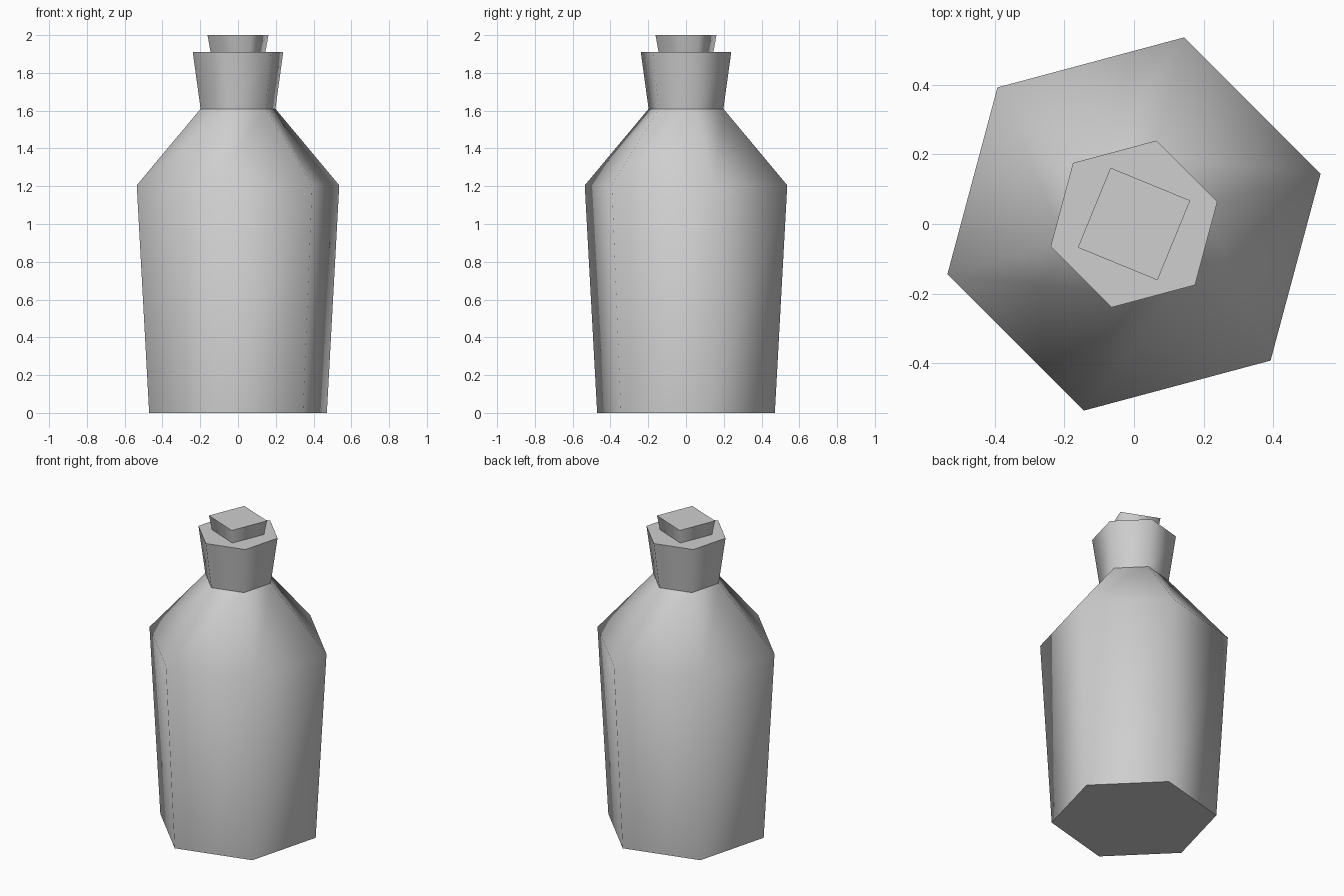
import bpy
import bmesh
from math import cos, sin, pi, radians

cube = bpy.data.objects.get("Cube")
if cube:
    bpy.data.objects.remove(cube, do_unlink=True)

GREY = (0.62, 0.62, 0.62, 1)
material = bpy.data.materials.new("plain grey")
material.use_nodes = True
material.diffuse_color = GREY
material.node_tree.nodes["Principled BSDF"].inputs["Base Color"].default_value = GREY


def prism(name, sides, turn, profile):
    """Stack of polygon rings (radius, z), smooth around with crisp flat caps."""
    bm = bmesh.new()
    angles = [radians(turn) + 2 * pi * i / sides for i in range(sides)]
    rings = [[bm.verts.new((r * cos(a), r * sin(a), z)) for a in angles]
             for r, z in profile]
    for low, high in zip(rings, rings[1:]):
        for i in range(sides):
            j = (i + 1) % sides
            bm.faces.new((low[i], low[j], high[j], high[i]))
    caps = [bm.faces.new(rings[0][::-1]), bm.faces.new(rings[-1])]
    for face in bm.faces:
        face.smooth = True
    for cap in caps:
        cap.smooth = False
        for edge in cap.edges:
            edge.smooth = False
    mesh = bpy.data.meshes.new(name)
    bm.to_mesh(mesh)
    bm.free()
    mesh.materials.append(material)
    obj = bpy.data.objects.new(name, mesh)
    bpy.context.collection.objects.link(obj)
    return obj


# Bottle body with sloping shoulder
prism("bottle_body", 6, 15, [(0.487, 0), (0.555, 1.205), (0.205, 1.61)])
# Flared neck
prism("bottle_neck", 6, 15, [(0.205, 1.61), (0.248, 1.91)])
# Square stopper, seated slightly into the neck
prism("stopper", 4, 22.7, [(0.155, 1.9), (0.175, 2)])
